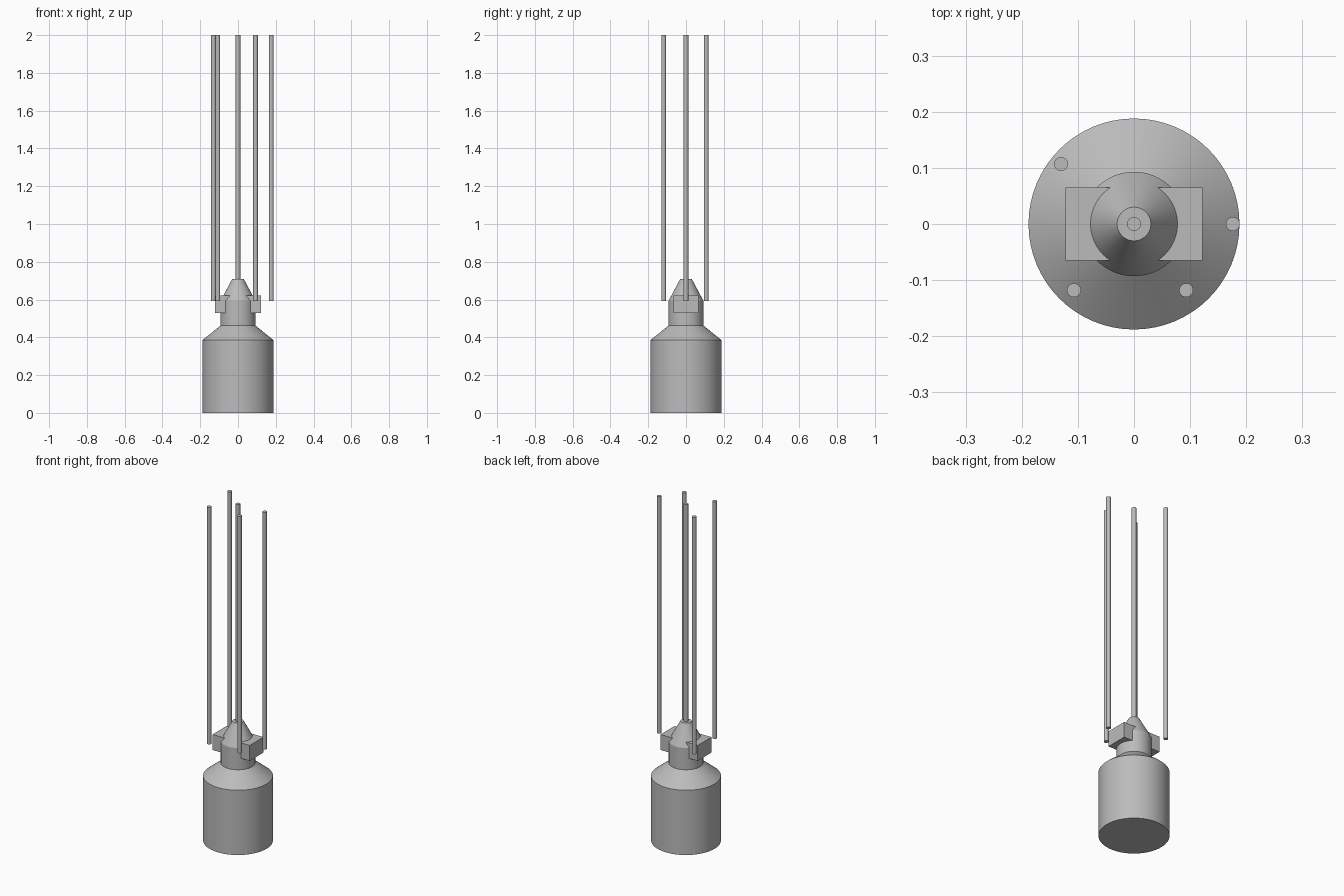
import bpy
import bmesh
import math

cube = bpy.data.objects.get("Cube")
if cube:
    bpy.data.objects.remove(cube, do_unlink=True)

# One plain grey for everything
grey = bpy.data.materials.new("plain_grey")
grey.use_nodes = True
colour = (0.5, 0.5, 0.5, 1)
grey.diffuse_color = colour
grey.node_tree.nodes["Principled BSDF"].inputs["Base Color"].default_value = colour


def finish(name, bm, smooth=True):
    bmesh.ops.recalc_face_normals(bm, faces=bm.faces)
    mesh = bpy.data.meshes.new(name)
    bm.to_mesh(mesh)
    bm.free()
    mesh.materials.append(grey)
    obj = bpy.data.objects.new(name, mesh)
    bpy.context.collection.objects.link(obj)
    if smooth:
        bpy.ops.object.select_all(action="DESELECT")
        obj.select_set(True)
        bpy.context.view_layer.objects.active = obj
        bpy.ops.object.shade_smooth_by_angle(angle=math.radians(25))
    return obj


def turned(name, profile, sides, x=0, y=0):
    """Closed solid of revolution from (radius, z) pairs, capped at both ends."""
    bm = bmesh.new()
    rings = []
    for r, z in profile:
        angles = [math.tau * i / sides for i in range(sides)]
        rings.append([bm.verts.new((x + r * math.cos(a), y + r * math.sin(a), z))
                      for a in angles])
    for low, high in zip(rings, rings[1:]):
        for i in range(sides):
            j = (i + 1) % sides
            bm.faces.new((low[i], low[j], high[j], high[i]))
    bm.faces.new(rings[0])
    bm.faces.new(rings[-1])
    return finish(name, bm)


# Body: barrel, sloping shoulder, neck and blunt nose
turned("body", [(0.188, 0), (0.188, 0.385), (0.093, 0.462),
                (0.093, 0.592), (0.03, 0.71)], 64)

# Side blocks set into the neck
for side, sign in (("left", 1), ("right", -1)):
    bm = bmesh.new()
    bmesh.ops.create_cube(bm, size=1)
    bmesh.ops.scale(bm, vec=(0.092, 0.13, 0.092), verts=bm.verts)
    bmesh.ops.translate(bm, vec=(sign * 0.076, 0, 0.575), verts=bm.verts)
    finish(side + "_block", bm, smooth=False)

# Tall thin rods around the neck and on the axis
rods = {"centre_rod": (0, 0), "left_rod": (0.176, 0), "back_rod": (-0.13, 0.107),
        "front_right_rod": (-0.107, -0.118), "front_left_rod": (0.093, -0.118)}
for name, (x, y) in rods.items():
    turned(name, [(0.0125, 0.592), (0.0125, 2)], 24, x, y)
